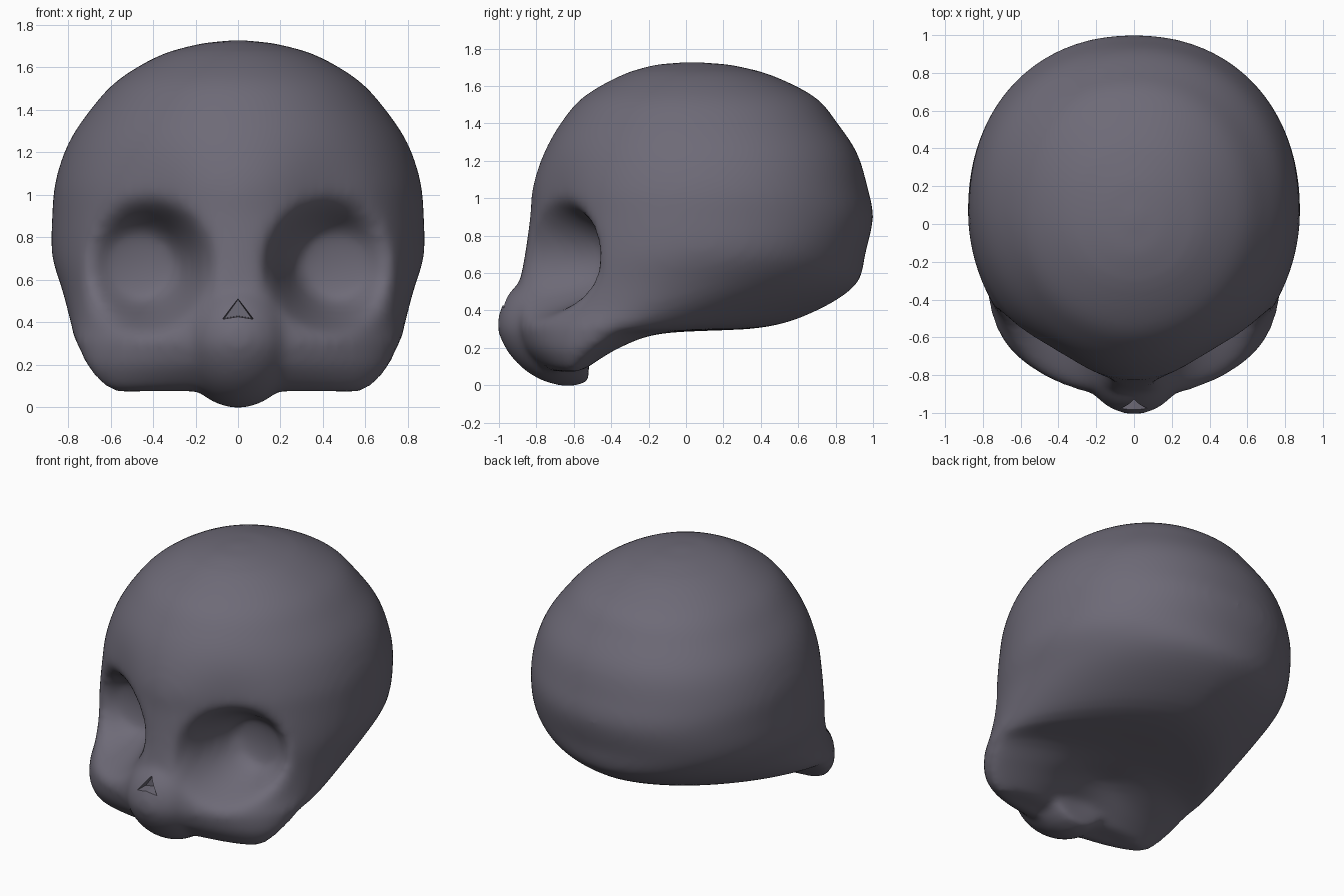
import bpy, bmesh, math

if "Cube" in bpy.data.objects:
    bpy.data.objects.remove(bpy.data.objects["Cube"])

bone = bpy.data.materials.new("dark_bone")
bone.diffuse_color = (0.155, 0.145, 0.185, 1)
bone.use_nodes = True
bone.node_tree.nodes["Principled BSDF"].inputs["Base Color"].default_value = bone.diffuse_color

# Horizontal sections: z, half width, front y, back y, y of greatest width
LEVELS = [
    (0.07, 0.57, -0.70, -0.51, -0.60),
    (0.10, 0.63, -0.78, -0.46, -0.59),
    (0.19, 0.71, -0.87, -0.30, -0.52),
    (0.275, 0.75, -0.91, -0.08, -0.42),
    (0.31, 0.77, -0.92, 0.42, -0.36),
    (0.40, 0.79, -0.91, 0.70, -0.22),
    (0.54, 0.825, -0.89, 0.91, -0.08),
    (0.71, 0.875, -0.86, 0.96, 0.05),
    (0.90, 0.875, -0.835, 1.0, 0.08),
    (1.06, 0.86, -0.82, 0.97, 0.10),
    (1.24, 0.80, -0.76, 0.915, 0.10),
    (1.40, 0.695, -0.67, 0.81, 0.08),
    (1.54, 0.565, -0.55, 0.69, 0.06),
    (1.66, 0.36, -0.34, 0.45, 0.04),
    (1.715, 0.16, -0.16, 0.23, 0.03),
]
SEG, SUB = 96, 5


def smooth(t):
    t = max(0.0, min(1.0, t))
    return t * t * (3 - 2 * t)


def catmull(a, b, c, d, t):
    return 0.5 * (2 * b + (c - a) * t + (2 * a - 5 * b + 4 * c - d) * t * t
                  + (3 * b - a - 3 * c + d) * t ** 3)


def sections():
    n = len(LEVELS)
    for i in range(n - 1):
        q = [LEVELS[max(0, min(n - 1, i + k))] for k in (-1, 0, 1, 2)]
        for s in range(SUB):
            yield [catmull(*v, s / SUB) for v in zip(*q)]
    yield LEVELS[-1]


def shape(x, y, z):
    """Slope the brow, sink the eye sockets and hollow the palate."""
    if y < -0.2:
        y += 0.05 * math.exp(-((abs(x) - 0.42) / 0.22) ** 2 - ((z - 0.95) / 0.25) ** 2)
        d = math.hypot((abs(x) - 0.455) / 0.335, (z - 0.67) / 0.32)
        floor = -0.40 - 0.09 * min(d, 1) ** 2
        y += smooth((1.08 - d) / 0.62) * max(0, floor - y)
    z += (0.09 * math.exp(-(x / 0.28) ** 2) * smooth((0.3 - z) / 0.15)
          * smooth((y + 0.64) / 0.12))
    return x, y, z


def finish(bm, name):
    bmesh.ops.recalc_face_normals(bm, faces=bm.faces)
    me = bpy.data.meshes.new(name)
    bm.to_mesh(me)
    bm.free()
    me.materials.append(bone)
    ob = bpy.data.objects.new(name, me)
    bpy.context.collection.objects.link(ob)
    return ob


# Cranium and cheeks lofted through the sections
bm = bmesh.new()
rings = []
for z, w, yf, yb, yc in sections():
    ring = []
    e_back = 2 / (1.65 + 0.5 * smooth((z - 0.3) / 0.4))
    for k in range(SEG):
        a = 2 * math.pi * k / SEG
        c, s = math.cos(a), math.sin(a)
        e = e_back if s > 0 else 1.0
        x = w * math.copysign(abs(c) ** e, c)
        v = math.copysign(abs(s) ** e, s)
        y = yc + v * ((yb - yc) if v > 0 else (yc - yf))
        ring.append(bm.verts.new(shape(x, y, z)))
    rings.append(ring)
for r0, r1 in zip(rings, rings[1:]):
    for k in range(SEG):
        j = (k + 1) % SEG
        bm.faces.new((r0[k], r0[j], r1[j], r1[k]))
bottom = bm.verts.new((0, -0.60, 0.10))
crown = bm.verts.new((0, 0.03, 1.73))
for k in range(SEG):
    j = (k + 1) % SEG
    bm.faces.new((rings[0][j], rings[0][k], bottom))
    bm.faces.new((rings[-1][k], rings[-1][j], crown))
skull = finish(bm, "skull")

# Rounded muzzle with a flat back end and a receding chin
bm = bmesh.new()
bmesh.ops.create_uvsphere(bm, u_segments=32, v_segments=20, radius=1)
for v in bm.verts:
    x, y, z = v.co
    v.co = (x * 0.28, min(-0.52, -0.70 + y * 0.31 + 0.07 * max(0, -z)), 0.305 + z * 0.31)
muzzle = finish(bm, "muzzle")

# Triangular nose opening cutter
bm = bmesh.new()
tri = [(-0.09, 0.405), (0, 0.42), (0.09, 0.405), (0, 0.53)]
front = [bm.verts.new((x, -1.1, z)) for x, z in tri]
back = [bm.verts.new((x * 0.7, -0.90, 0.45 + (z - 0.45) * 0.7)) for x, z in tri]
bm.faces.new(front)
bm.faces.new(back[::-1])
for k in range(4):
    j = (k + 1) % 4
    bm.faces.new((front[k], front[j], back[j], back[k]))
nose = finish(bm, "nose_cutter")

# Merge the muzzle, soften every ridge, then cut the nose
bpy.context.view_layer.objects.active = skull
skull.select_set(True)


def boolean(ob, op):
    m = skull.modifiers.new(op, 'BOOLEAN')
    m.object, m.operation, m.solver = ob, op, 'EXACT'
    bpy.ops.object.modifier_apply(modifier=m.name)
    bpy.data.objects.remove(ob)


boolean(muzzle, 'UNION')
m = skull.modifiers.new("even_mesh", 'REMESH')
m.mode, m.voxel_size = 'VOXEL', 0.025
bpy.ops.object.modifier_apply(modifier=m.name)
m = skull.modifiers.new("soften", 'SMOOTH')
m.factor, m.iterations = 0.5, 10
bpy.ops.object.modifier_apply(modifier=m.name)
boolean(nose, 'DIFFERENCE')

bpy.ops.object.select_all(action='DESELECT')
skull.select_set(True)
bpy.ops.object.shade_smooth_by_angle(angle=math.radians(50))
